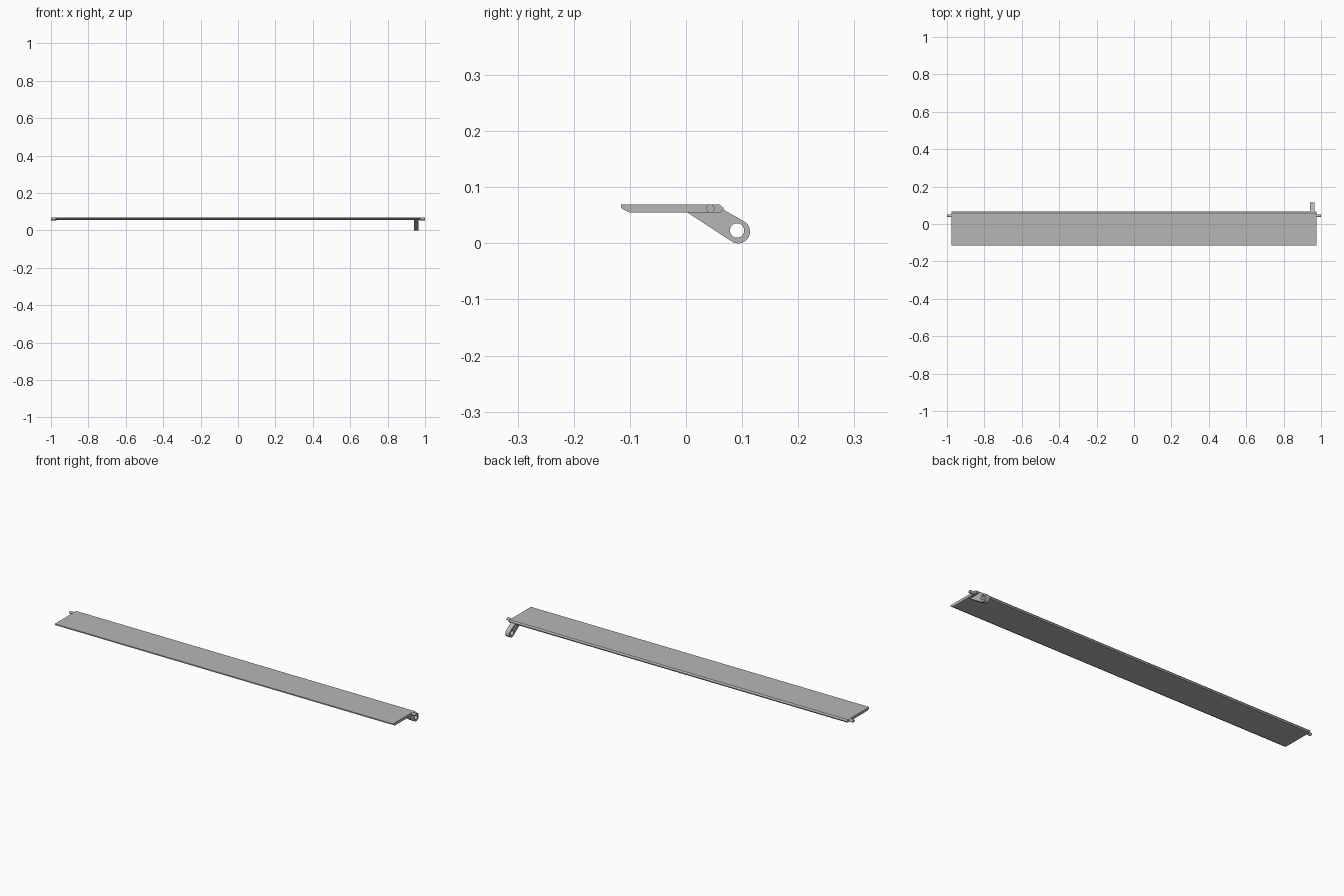
import bpy, bmesh, math
from mathutils import Vector

cube = bpy.data.objects.get("Cube")
if cube:
    bpy.data.objects.remove(cube, do_unlink=True)

grey = bpy.data.materials.new("plain grey")
grey.use_nodes = True
grey.diffuse_color = (0.47, 0.47, 0.47, 1)
grey.node_tree.nodes["Principled BSDF"].inputs["Base Color"].default_value = grey.diffuse_color


def arc(cy, cz, r, start, end, n):
    """Points (y, z) on an arc, angles in degrees."""
    angles = [math.radians(start + (end - start) * i / (n - 1)) for i in range(n)]
    return [(cy + r * math.cos(a), cz + r * math.sin(a)) for a in angles]


def circle(cy, cz, r, n):
    return arc(cy, cz, r, 0, 360 - 360 / n, n)


def extrude_x(name, loops, x0, x1, smooth=True):
    """Fill closed (y, z) loops, later loops being holes, and extrude along x."""
    bm = bmesh.new()
    edges = []
    for loop in loops:
        vs = [bm.verts.new((x0, y, z)) for y, z in loop]
        edges += [bm.edges.new((vs[i - 1], vs[i])) for i in range(len(vs))]
    if len(loops) == 1:
        bm.faces.new(vs)
    else:
        bmesh.ops.triangle_fill(bm, edges=edges, use_beauty=True)
    ext = bmesh.ops.extrude_face_region(bm, geom=bm.faces[:], use_keep_orig=True)
    moved = [g for g in ext["geom"] if isinstance(g, bmesh.types.BMVert)]
    bmesh.ops.translate(bm, verts=moved, vec=Vector((x1 - x0, 0, 0)))
    bmesh.ops.recalc_face_normals(bm, faces=bm.faces[:])
    mesh = bpy.data.meshes.new(name)
    bm.to_mesh(mesh)
    bm.free()
    mesh.materials.append(grey)
    obj = bpy.data.objects.new(name, mesh)
    bpy.context.collection.objects.link(obj)
    if smooth:
        bpy.ops.object.select_all(action="DESELECT")
        obj.select_set(True)
        bpy.context.view_layer.objects.active = obj
        bpy.ops.object.shade_smooth_by_angle(angle=math.radians(30))
    return obj


# Long flap with a chamfered front lip and a bevelled back edge
flap_profile = [(-0.116, 0.069), (-0.116, 0.063), (-0.101, 0.055), (0.062, 0.055),
                (0.067, 0.061), (0.067, 0.063), (0.06, 0.069)]
extrude_x("flap", [flap_profile], -0.977, 0.977, smooth=False)

# Hinge pins at both ends
for side, name in ((1, "left_hinge_pin"), (-1, "right_hinge_pin")):
    extrude_x(name, [circle(0.0436, 0.062, 0.0075, 32)], side * 0.97, side)

# Lever arm with a round eye, hanging behind the left end
eye = (0.093, 0.021)
arm_outline = [(0.001, 0.056)] + arc(*eye, 0.021, 238, 420, 28) + [(0.064, 0.0615)]
extrude_x("lever_arm", [arm_outline, circle(eye[0] - 0.002, eye[1] + 0.002, 0.0128, 32)], 0.94, 0.964)
